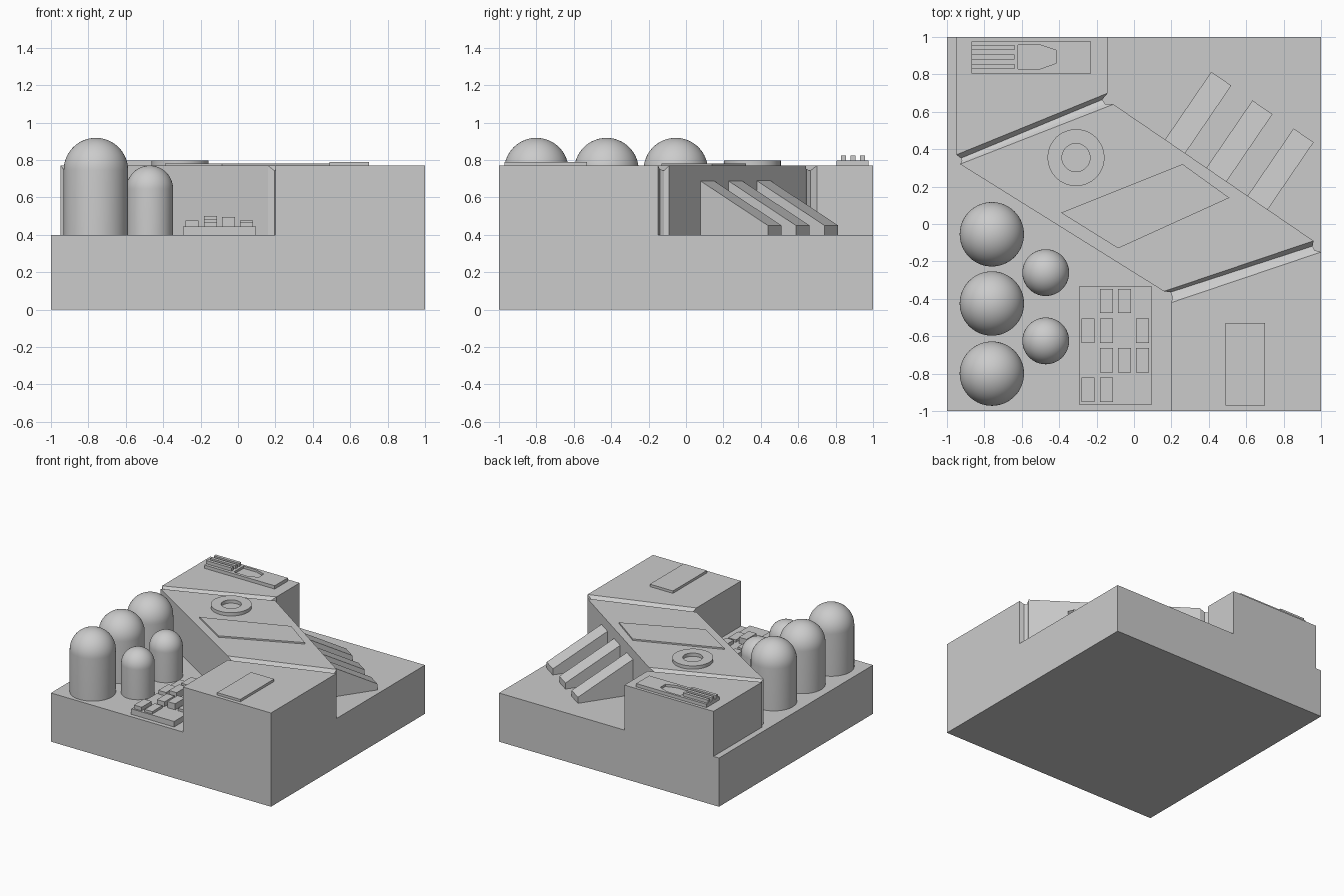
import bpy, bmesh
from math import cos, sin, pi

if "Cube" in bpy.data.objects:
    bpy.data.objects.remove(bpy.data.objects["Cube"])

DECK, ROOF = 0.40, 0.77


def finish(name, bm):
    bmesh.ops.recalc_face_normals(bm, faces=bm.faces)
    me = bpy.data.meshes.new(name)
    bm.to_mesh(me)
    bm.free()
    ob = bpy.data.objects.new(name, me)
    bpy.context.collection.objects.link(ob)
    return ob


def loft(name, rings):
    """Closed solid through matching rings of points."""
    bm = bmesh.new()
    vr = [[bm.verts.new(p) for p in r] for r in rings]
    n = len(vr[0])
    for a, b in zip(vr, vr[1:]):
        for i in range(n):
            j = (i + 1) % n
            bm.faces.new((a[i], a[j], b[j], b[i]))
    bm.faces.new(vr[0])
    bm.faces.new(vr[-1])
    return finish(name, bm)


def prism(name, pts, z0, z1):
    return loft(name, [[(x, y, z) for x, y in pts] for z in (z0, z1)])


def box(name, x0, x1, y0, y1, z0, z1):
    return prism(name, [(x0, y0), (x1, y0), (x1, y1), (x0, y1)], z0, z1)


def lathe(name, profile, x, y, closed=False):
    """Spin an (r, z) profile about a vertical axis."""
    bm = bmesh.new()
    vs = [bm.verts.new((x + r, y, z)) for r, z in profile]
    es = [bm.edges.new(p) for p in zip(vs, vs[1:])]
    if closed:
        es.append(bm.edges.new((vs[-1], vs[0])))
    bmesh.ops.spin(bm, geom=vs + es, cent=(x, y, 0), axis=(0, 0, 1),
                   angle=2 * pi, steps=64)
    bmesh.ops.remove_doubles(bm, verts=bm.verts, dist=1e-5)
    ob = finish(name, bm)
    bpy.ops.object.select_all(action='DESELECT')
    ob.select_set(True)
    bpy.context.view_layer.objects.active = ob
    bpy.ops.object.shade_smooth_by_angle()
    return ob


# ground slab
box("base", -1, 1, -1, 1, 0, DECK)

# main building: end blocks, diagonal hall and the V grooves between them
sections = [
    ((-0.95, 1.0), (-0.14, 1.0), ROOF),
    ((-0.95, 0.37), (-0.14, 0.70), ROOF),
    ((-0.925, 0.352), (-0.17, 0.665), 0.742),
    ((-0.92, 0.338), (-0.155, 0.643), 0.752),
    ((-0.93, 0.32), (-0.11, 0.64), ROOF),
    ((0.16, -0.36), (0.96, -0.09), ROOF),
    ((0.195, -0.365), (0.955, -0.118), 0.742),
    ((0.205, -0.39), (0.965, -0.14), 0.752),
    ((0.20, -0.42), (1.0, -0.15), ROOF),
    ((0.20, -1.0), (1.0, -1.0), ROOF),
]
loft("main_building", [[(*l, DECK), (*l, z), (*r, z), (*r, DECK)]
                       for l, r, z in sections])


# domed storage tanks
def tank(name, x, y, r, top):
    arc = [(r * cos(i * pi / 32), top - r + r * sin(i * pi / 32)) for i in range(16)]
    lathe(name, [(0, DECK), (r, DECK)] + arc + [(0, top)], x, y)


for i, y in enumerate((-0.055, -0.425, -0.80)):
    tank(f"large_tank_{i}", -0.76, y, 0.172, 0.918)
for i, y in enumerate((-0.26, -0.625)):
    tank(f"small_tank_{i}", -0.472, y, 0.125, 0.77)

# sloping buttresses on the hall's far wall
ux, uy = 0.826, -0.564
nx, ny = 0.564, 0.826
for i, (x, y) in enumerate(((0.165, 0.45), (0.385, 0.297), (0.605, 0.147))):
    side = [(-0.01, DECK), (0.44, DECK), (0.44, 0.45), (0, 0.69), (-0.01, 0.69)]
    loft(f"buttress_{i}", [[(x + w * ux + d * nx, y + w * uy + d * ny, z)
                            for d, z in side] for w in (0, 0.13)])

# roof ring and skylight on the hall
lathe("roof_ring", [(0.075, ROOF), (0.152, ROOF), (0.152, 0.797), (0.075, 0.797)],
      -0.31, 0.355, closed=True)
prism("skylight", [(-0.39, 0.06), (-0.085, -0.13), (0.51, 0.14), (0.26, 0.32)],
      ROOF, 0.782)

# roof panel on the front block
box("roof_panel", 0.49, 0.70, -0.97, -0.53, ROOF, 0.79)

# vent plate on the back block, with a recess and three bars
plate = box("vent_plate", -0.87, -0.23, 0.805, 0.975, ROOF, 0.797)
cutter = prism("recess_cutter", [(-0.62, 0.83), (-0.50, 0.83), (-0.415, 0.86),
                                 (-0.415, 0.928), (-0.50, 0.957), (-0.62, 0.957)],
               0.778, 0.85)
cutter.hide_render = True
cutter.hide_set(True)
mod = plate.modifiers.new("recess", 'BOOLEAN')
mod.object = cutter
mod.solver = 'EXACT'
for i, y in enumerate((0.83, 0.88, 0.93)):
    box(f"vent_bar_{i}", -0.87, -0.64, y, y + 0.026, 0.797, 0.824)

# small equipment yard: pad with boxes on a grid (column, row, top)
box("yard_pad", -0.295, 0.095, -0.965, -0.335, DECK, 0.445)
for c, r, top in ((1, 0, 0.50), (2, 0, 0.495), (0, 1, 0.475), (1, 1, 0.50),
                  (3, 1, 0.475), (1, 2, 0.485), (2, 2, 0.495), (3, 2, 0.465),
                  (0, 3, 0.475), (1, 3, 0.465)):
    x, y = -0.245 + 0.097 * c, -0.412 - 0.158 * r
    box(f"yard_box_{c}_{r}", x - 0.035, x + 0.035, y - 0.065, y + 0.065, 0.445, top)
